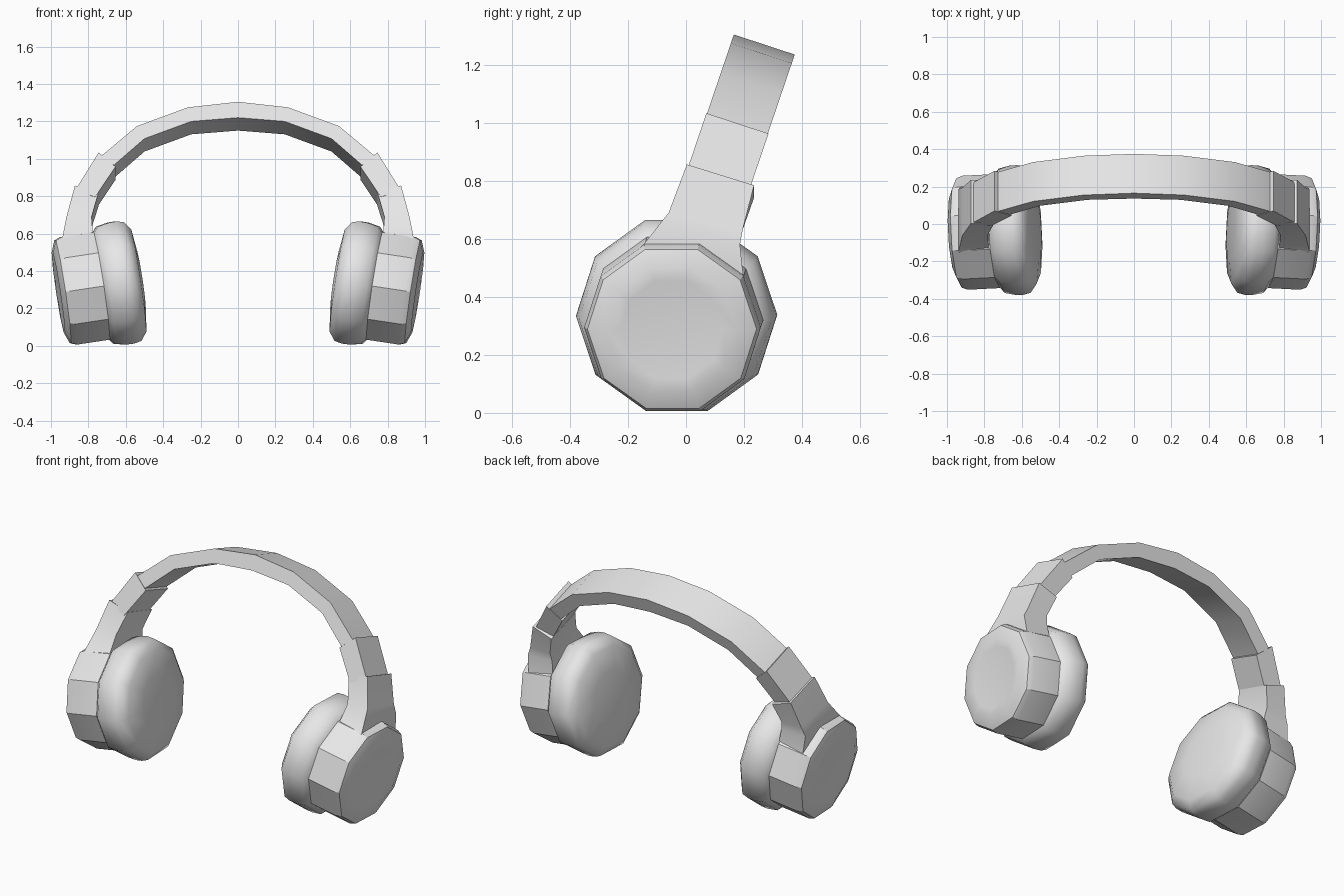
import bpy
import bmesh
from math import cos, sin, tau, radians
from mathutils import Vector

if "Cube" in bpy.data.objects:
    bpy.data.objects.remove(bpy.data.objects["Cube"])

grey = bpy.data.materials.new("plain_grey")
grey.use_nodes = True
grey.diffuse_color = (0.8, 0.8, 0.8, 1)
grey.node_tree.nodes["Principled BSDF"].inputs["Base Color"].default_value = (0.8, 0.8, 0.8, 1)


def loft(name, sections, angle, mirrored=True):
    """Skin a row of equal point loops, cap both ends, optionally mirror in x."""
    bm = bmesh.new()
    rings = [[bm.verts.new(p) for p in loop] for loop in sections]
    n = len(rings[0])
    for a, b in zip(rings, rings[1:]):
        for i in range(n):
            j = (i + 1) % n
            bm.faces.new((a[i], a[j], b[j], b[i]))
    bm.faces.new(rings[0])
    bm.faces.new(rings[-1])
    bmesh.ops.recalc_face_normals(bm, faces=bm.faces)
    mesh = bpy.data.meshes.new(name)
    bm.to_mesh(mesh)
    bm.free()
    mesh.materials.append(grey)
    obj = bpy.data.objects.new(name, mesh)
    bpy.context.collection.objects.link(obj)
    bpy.ops.object.select_all(action="DESELECT")
    obj.select_set(True)
    bpy.context.view_layer.objects.active = obj
    bpy.ops.object.shade_smooth_by_angle(angle=radians(angle))
    if mirrored:
        obj.modifiers.new("Mirror", "MIRROR").use_mirror_merge = False
    return obj


# Ear cup frame: outward axis leans down and slightly forward
centre = Vector((0.732, -0.038, 0.32))
axis = Vector((0.988, -0.05, -0.148)).normalized()
side = Vector((0, 0, 1)).cross(axis).normalized()
up = axis.cross(side)


def ring(offset, radius, sides=10):
    return [centre + axis * offset
            + radius * (side * cos(tau * k / sides) + up * sin(tau * k / sides))
            for k in range(sides)]


# Hard shells with chamfered rim and shallow recessed disc
shell = [(0, 0.305), (0.175, 0.305), (0.207, 0.292), (0.232, 0.226), (0.226, 0.178)]
loft("ear_cups", [ring(*p) for p in shell], 30)

# Soft rounded ear pads
pad = [(0.01, 0.29), (0, 0.303), (-0.025, 0.333), (-0.084, 0.346), (-0.125, 0.347),
       (-0.165, 0.338), (-0.2, 0.29), (-0.217, 0.16), (-0.222, 0.05)]
loft("ear_cushions", [ring(*p) for p in pad], 60)


# Arms flaring down into the shells
def arm_section(outer, inner, front, back, drop=0):
    (yf, zf), (yb, zb) = front, back
    return [(outer, yf, zf), (inner, yf, zf - drop),
            (inner, yb, zb - drop), (outer, yb, zb)]


loft("arms", [
    arm_section(0.925, 0.757, (-0.27, 0.46), (0.2, 0.45)),
    arm_section(0.938, 0.775, (-0.145, 0.583), (0.186, 0.58)),
    arm_section(0.917, 0.783, (-0.06, 0.69), (0.195, 0.63)),
    arm_section(0.872, 0.747, (0.003, 0.857), (0.235, 0.785), 0.042),
], 25)


# Sliders and headband lie in one plane leaning backwards
def band_section(outer, inner, grow=0):
    width = Vector((0, 0.21, -0.069))
    def front(x, z):
        return Vector((x, 0.165 - (1.305 - z) * 0.34, z)) - width * grow
    o, i = front(*outer), front(*inner)
    w = width * (1 + 2 * grow)
    return [o, i, i + w, o + w]


loft("sliders", [
    band_section((0.868, 0.835), (0.764, 0.795), 0.01),
    band_section((0.745, 1.033), (0.655, 0.957), 0.01),
], 25)

half = [((0.728, 1.018), (0.664, 0.966)),
        ((0.54, 1.175), (0.5, 1.108)),
        ((0.268, 1.275), (0.25, 1.2))]
crown = [((0, 1.305), (0, 1.22))]
other = [((-o[0], o[1]), (-i[0], i[1])) for o, i in reversed(half)]
loft("headband", [band_section(o, i) for o, i in half + crown + other], 30, False)
